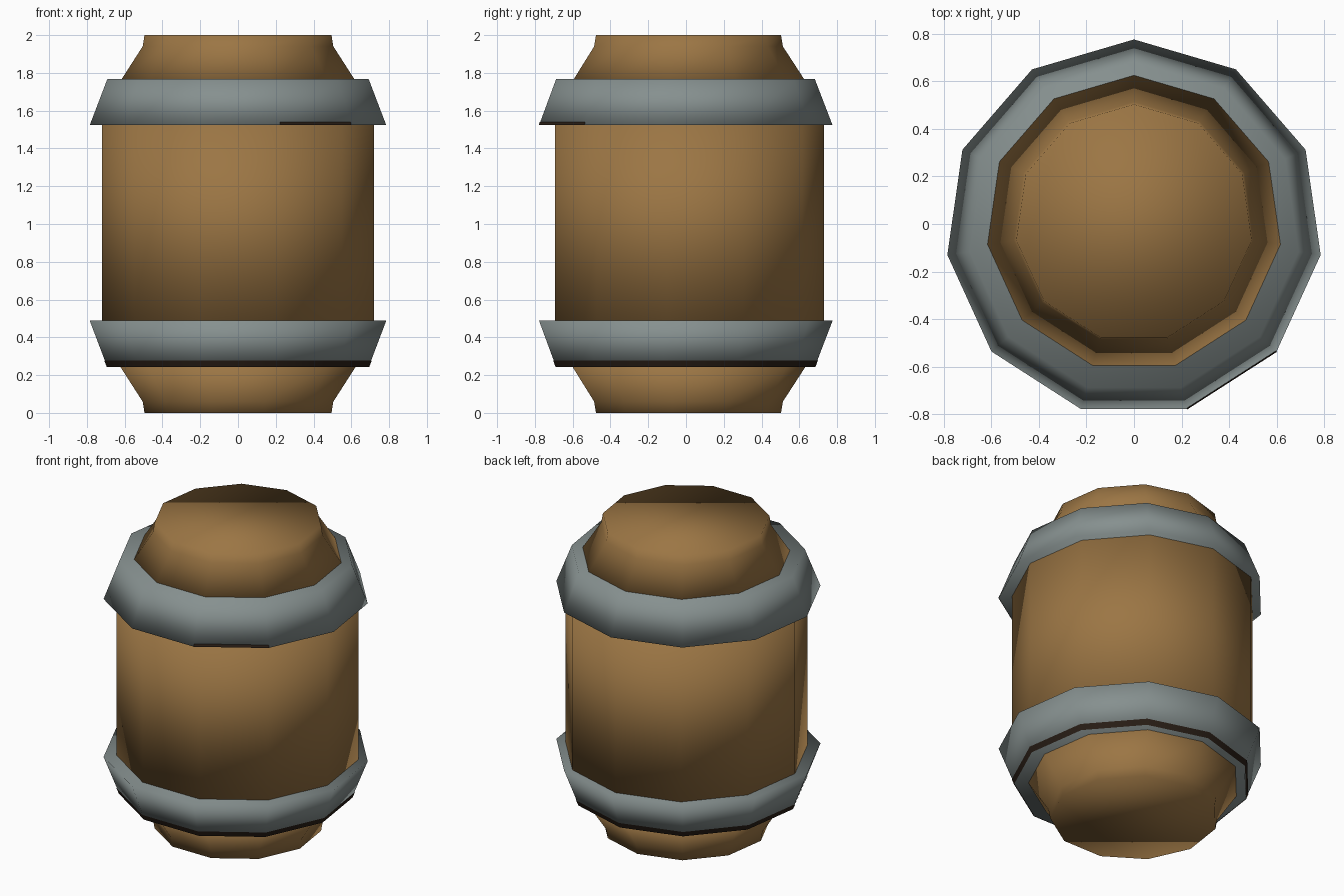
import bpy, bmesh, math

if "Cube" in bpy.data.objects:
    bpy.data.objects.remove(bpy.data.objects["Cube"])

SIDES = 11


def material(name, rgb):
    m = bpy.data.materials.new(name)
    m.diffuse_color = (*rgb, 1.0)
    m.use_nodes = True
    m.node_tree.nodes["Principled BSDF"].inputs["Base Color"].default_value = m.diffuse_color
    return m


WOOD = material("warm_wood", (0.33, 0.18, 0.058))
STEEL = material("grey_metal", (0.238, 0.279, 0.275))
DARK = material("dark_brown", (0.022, 0.013, 0.008))


def lathe(name, profile, mat, cy, capped=True, facets=range(SIDES), smooth=True):
    """Eleven-sided turned part; profile is (radius, z) from bottom to top."""
    bm = bmesh.new()
    rings = []
    for r, z in profile:
        ring = []
        for k in range(SIDES):
            a = math.pi / 2 + k * math.tau / SIDES
            ring.append(bm.verts.new((r * math.cos(a), cy + r * math.sin(a), z)))
        rings.append(ring)
    for lo, hi in zip(rings, rings[1:]):
        for k in facets:
            j = (k + 1) % SIDES
            bm.faces.new((lo[k], lo[j], hi[j], hi[k]))
    if capped:
        bm.faces.new(rings[0][::-1])
        bm.faces.new(rings[-1])
    for f in bm.faces:
        f.smooth = smooth
    bmesh.ops.delete(bm, geom=[v for v in bm.verts if not v.link_faces], context='VERTS')
    me = bpy.data.meshes.new(name)
    bm.to_mesh(me)
    bm.free()
    me.materials.append(mat)
    ob = bpy.data.objects.new(name, me)
    bpy.context.collection.objects.link(ob)
    return ob


def flip(profile):
    """Mirror a profile about the mid height z = 1."""
    return [(r, 2 - z) for r, z in reversed(profile)]


BODY_Y, HOOP_Y = 0.003, -0.017

# Wooden barrel: straight middle and two tapered ends
lathe("barrel_middle", [(0.727, 0.485), (0.727, 1.525)], WOOD, BODY_Y)
end = [(0.50, 0.0), (0.51, 0.06), (0.632, 0.248)]
lathe("barrel_bottom_end", end, WOOD, BODY_Y)
lathe("barrel_top_end", flip(end), WOOD, BODY_Y)

# Flared metal hoops
hoop = [(0.699, 0.243), (0.793, 0.488)]
lathe("lower_hoop", hoop, STEEL, HOOP_Y)
lathe("upper_hoop", [(0.793, 1.523), (0.699, 1.767)], STEEL, HOOP_Y)

# Dark line along the lower hoop edge, and on one facet of the upper hoop
lathe("lower_hoop_line", [(0.702, 0.243), (0.7155, 0.278)], DARK, HOOP_Y, False)
lathe("upper_hoop_line", [(0.795, 1.523), (0.789, 1.54)], DARK, HOOP_Y, False, [6])
